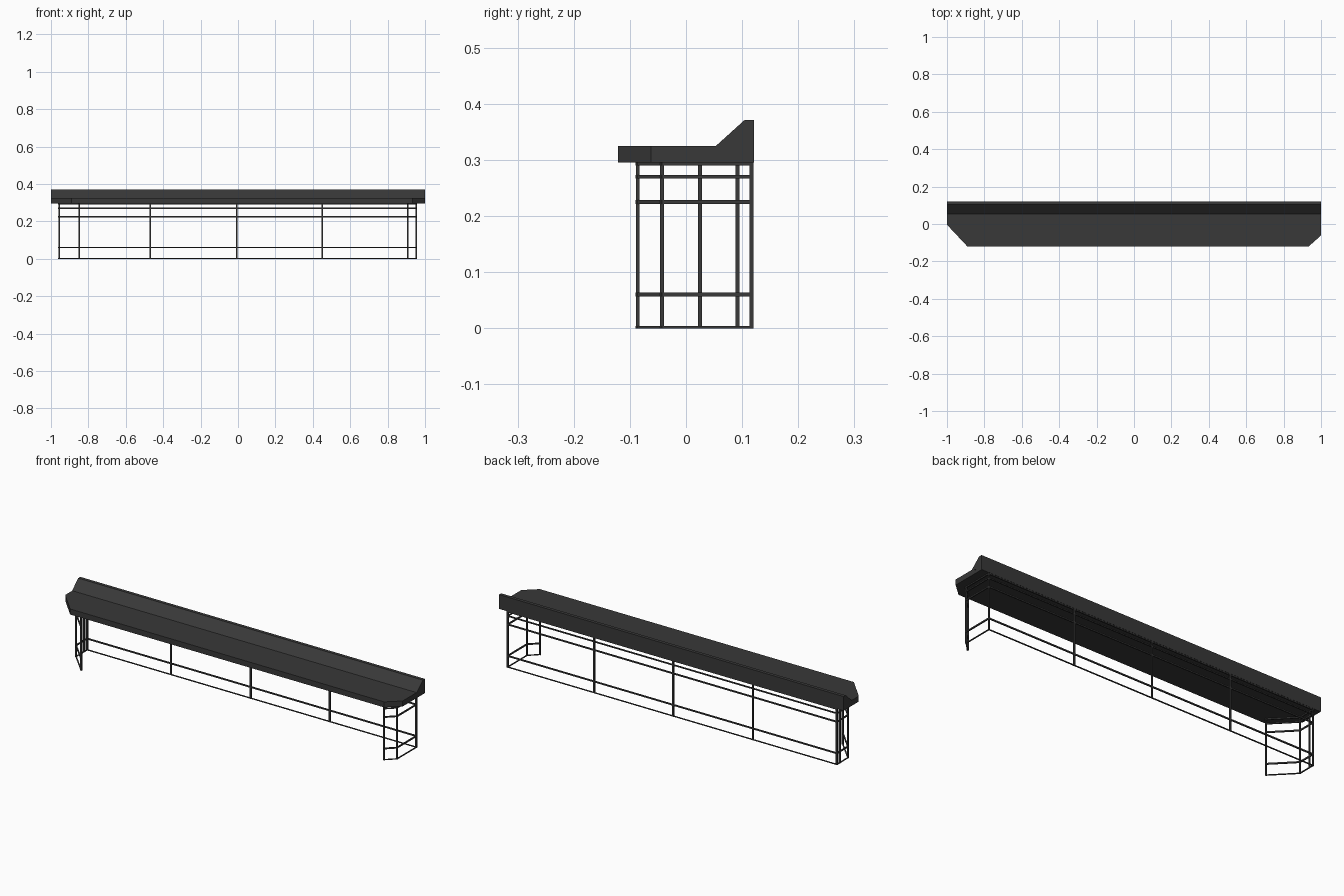
import bpy, bmesh
from mathutils import Vector

if "Cube" in bpy.data.objects:
    bpy.data.objects.remove(bpy.data.objects["Cube"])

dark = bpy.data.materials.new("dark_metal")
dark.diffuse_color = (0.04, 0.04, 0.04, 1)
dark.use_nodes = True
dark.node_tree.nodes["Principled BSDF"].inputs["Base Color"].default_value = dark.diffuse_color


def finish(name, bm):
    bmesh.ops.recalc_face_normals(bm, faces=bm.faces)
    mesh = bpy.data.meshes.new(name)
    bm.to_mesh(mesh)
    bm.free()
    mesh.materials.append(dark)
    obj = bpy.data.objects.new(name, mesh)
    bpy.context.collection.objects.link(obj)
    return obj


def prism(name, points, direction):
    bm = bmesh.new()
    face = bm.faces.new([bm.verts.new(p) for p in points])
    ext = bmesh.ops.extrude_face_region(bm, geom=[face])
    verts = [v for v in ext["geom"] if isinstance(v, bmesh.types.BMVert)]
    bmesh.ops.translate(bm, verts=verts, vec=Vector(direction))
    return finish(name, bm)


def bar(bm, a, b, width, z0, z1):
    # Rectangular bar between two plan points, spanning heights z0 to z1
    a, b = Vector(a), Vector(b)
    d = (b - a).normalized() * width / 2
    n = Vector((-d.y, d.x))
    plan = [a - d - n, b + d - n, b + d + n, a - d + n]
    low = [bm.verts.new((p.x, p.y, z0)) for p in plan]
    high = [bm.verts.new((p.x, p.y, z1)) for p in plan]
    bm.faces.new(low[::-1])
    bm.faces.new(high)
    for i in range(4):
        j = (i + 1) % 4
        bm.faces.new((low[i], low[j], high[j], high[i]))


# Roof slab with unequal chamfered front corners
outline = [(-0.999, 0.121), (-0.999, -0.005), (-0.89, -0.121),
           (0.933, -0.121), (0.999, -0.062), (0.999, 0.121)]
prism("roof_slab", [(x, y, 0.296) for x, y in outline], (0, 0, 0.029))

# Raised wedge along the back of the roof
profile = [(0.052, 0.324), (0.104, 0.371), (0.1215, 0.371), (0.1215, 0.2965)]
prism("roof_back_upstand", [(-1, y, z) for y, z in profile], (2, 0, 0))

# Plan line of the wall frame: left return, back, right return
path = [(-0.85, -0.086), (-0.957, 0.025), (-0.957, 0.117),
        (0.953, 0.117), (0.953, -0.043), (0.908, -0.086)]

# Horizontal rails
rails = [("ground_rail", 0.0, 0.004), ("lower_rail", 0.057, 0.064),
         ("upper_rail", 0.222, 0.229), ("header_rail", 0.267, 0.273),
         ("top_rail", 0.290, 0.297)]
for name, z0, z1 in rails:
    bm = bmesh.new()
    for a, b in zip(path, path[1:]):
        bar(bm, a, b, 0.006, z0, z1)
    finish(name, bm)

# Upright posts
bm = bmesh.new()
mids = [(-0.47, 0.117), (-0.008, 0.117), (0.45, 0.117), (-0.957, 0.092)]
for x, y in path + mids:
    bar(bm, (x - 0.0005, y), (x + 0.0005, y), 0.007, 0.0, 0.297)
finish("posts", bm)
